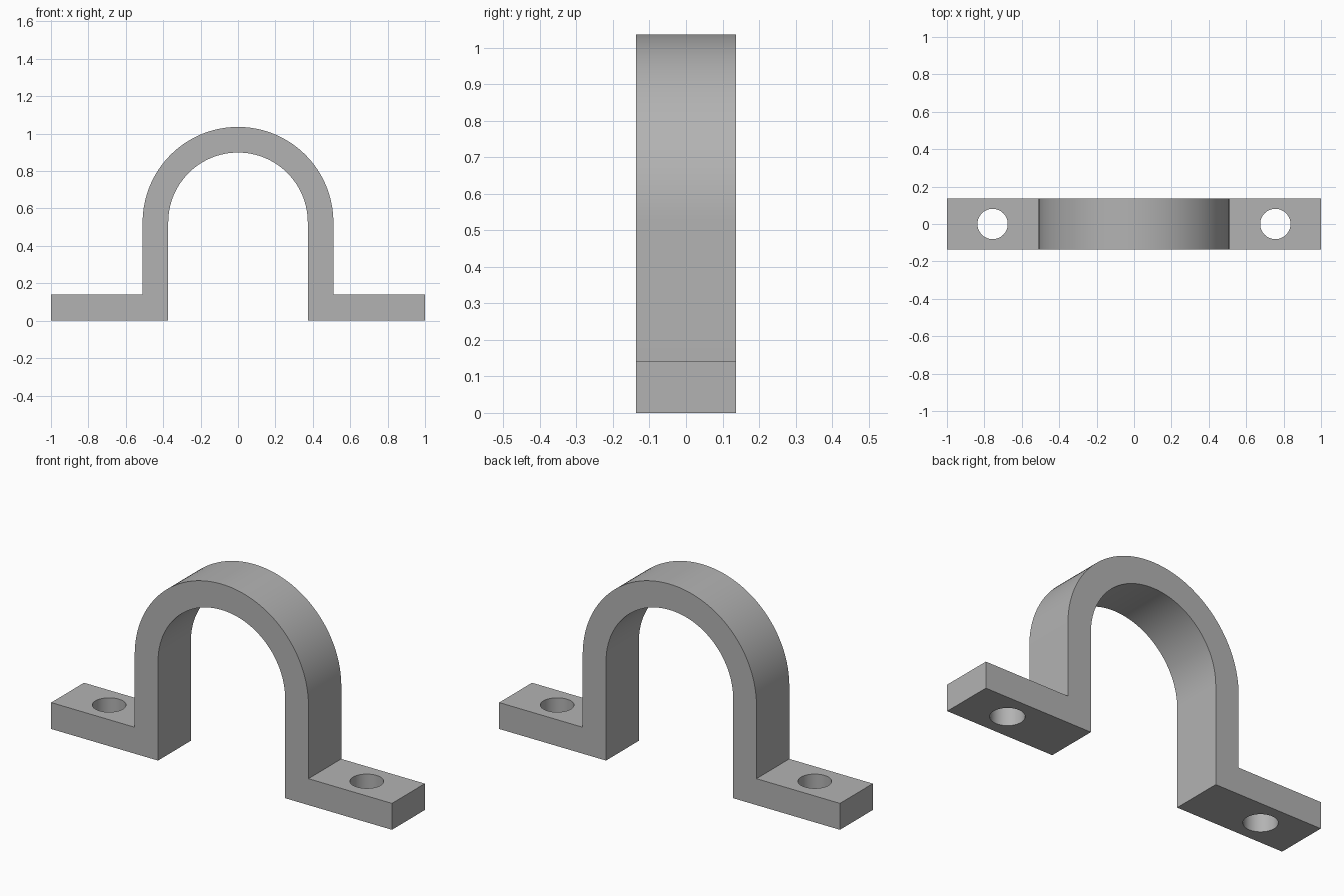
import bpy
import bmesh
from math import sin, cos, pi, radians

if "Cube" in bpy.data.objects:
    bpy.data.objects.remove(bpy.data.objects["Cube"], do_unlink=True)

HALF_LENGTH = 1.0
HALF_WIDTH = 0.1375
FOOT_TOP = 0.14
OUTER_R, INNER_R = 0.51, 0.373
ARCH_Z = 0.526
HOLE_X, HOLE_R = 0.756, 0.081
ARC_STEPS = 64

grey = bpy.data.materials.new("plain grey")
grey.use_nodes = True
colour = (0.45, 0.45, 0.45, 1)
grey.diffuse_color = colour
grey.node_tree.nodes["Principled BSDF"].inputs["Base Color"].default_value = colour


def arc(radius, start, end):
    """Points of the arch from one angle to another."""
    angles = [start + (end - start) * i / ARC_STEPS for i in range(ARC_STEPS + 1)]
    return [(radius * cos(a), ARCH_Z + radius * sin(a)) for a in angles]


# Strap profile: right foot, outer arch, left foot, inner arch
profile = [(INNER_R, 0), (HALF_LENGTH, 0), (HALF_LENGTH, FOOT_TOP), (OUTER_R, FOOT_TOP)]
profile += arc(OUTER_R, 0, pi)
profile += [(-OUTER_R, FOOT_TOP), (-HALF_LENGTH, FOOT_TOP), (-HALF_LENGTH, 0), (-INNER_R, 0)]
profile += arc(INNER_R, pi, 0)

# Extrude the profile across the strap width
bm = bmesh.new()
face = bm.faces.new([bm.verts.new((x, -HALF_WIDTH, z)) for x, z in profile])
extruded = bmesh.ops.extrude_face_region(bm, geom=[face])
moved = [g for g in extruded["geom"] if isinstance(g, bmesh.types.BMVert)]
bmesh.ops.translate(bm, verts=moved, vec=(0, 2 * HALF_WIDTH, 0))
bmesh.ops.recalc_face_normals(bm, faces=bm.faces)
mesh = bpy.data.meshes.new("pipe_strap")
bm.to_mesh(mesh)
bm.free()
strap = bpy.data.objects.new("pipe_strap", mesh)
bpy.context.collection.objects.link(strap)
mesh.materials.append(grey)

# Screw holes through both feet
cutters = []
for side, name in ((1, "left"), (-1, "right")):
    bpy.ops.mesh.primitive_cylinder_add(
        vertices=64, radius=HOLE_R, depth=0.5, location=(side * HOLE_X, 0, FOOT_TOP / 2))
    cutter = bpy.context.object
    cutter.name = name + "_hole_cutter"
    cutter.hide_render = True
    cutter.data.materials.append(grey)
    cutters.append(cutter)
    hole = strap.modifiers.new(name + " screw hole", "BOOLEAN")
    hole.operation = "DIFFERENCE"
    hole.solver = "EXACT"
    hole.object = cutter

# Apply the holes, then remove the cutters
bpy.ops.object.select_all(action="DESELECT")
strap.select_set(True)
bpy.context.view_layer.objects.active = strap
for modifier in list(strap.modifiers):
    bpy.ops.object.modifier_apply(modifier=modifier.name)
for cutter in cutters:
    bpy.data.objects.remove(cutter, do_unlink=True)

# Smooth arch and hole walls, sharp edges elsewhere
bpy.ops.object.shade_smooth_by_angle(angle=radians(30))
